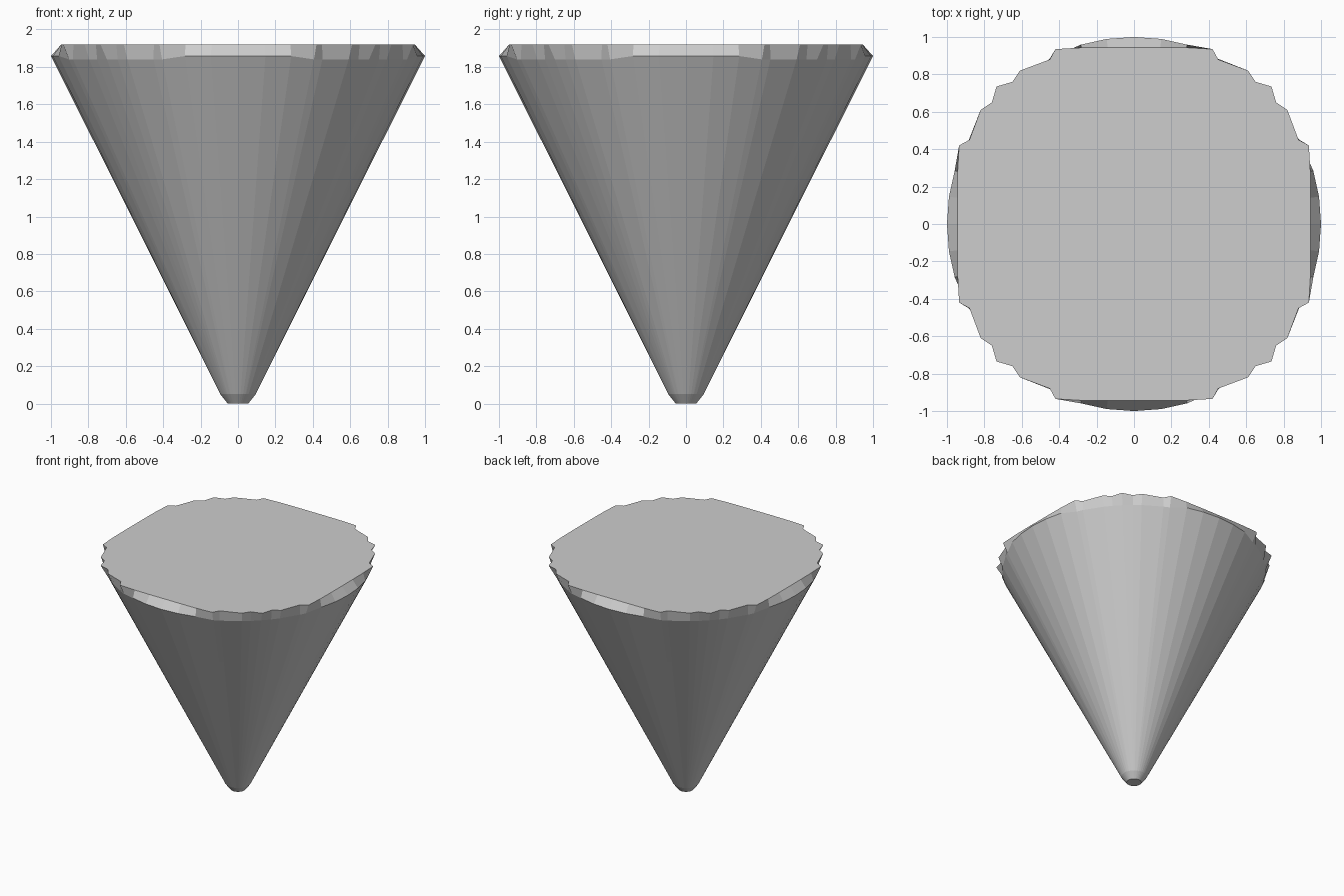
import bpy, bmesh, math

cube = bpy.data.objects.get("Cube")
if cube:
    bpy.data.objects.remove(cube, do_unlink=True)

# Plain grey material
grey = bpy.data.materials.new("mid_grey")
grey.use_nodes = True
color = (0.61, 0.61, 0.61, 1)
grey.diffuse_color = color
grey.node_tree.nodes["Principled BSDF"].inputs["Base Color"].default_value = color

RIM_HEIGHT = 1.92
FLAT_HALF_WIDTH = 0.42

# Stepped rim: one eighth, mirrored over the diagonal, then turned four times
eighth = [(0, 0.945), (0.14, 0.945), (0.28, 0.943), (FLAT_HALF_WIDTH, 0.935),
          (0.45, 0.88), (0.61, 0.82), (0.65, 0.76), (0.735, 0.735)]
quarter = eighth + [(y, x) for x, y in reversed(eighth[1:-1])]
rim = []
for turn in range(4):
    rim += quarter
    quarter = [(y, -x) for x, y in quarter]


def cone_radius(z):
    return 0.5 * (z + 0.14)


def cone_ring(bm, height, radius):
    """Round ring whose points line up with the rim points."""
    ring = []
    for x, y in rim:
        reach = radius / math.hypot(x, y)
        ring.append(bm.verts.new((x * reach, y * reach, height)))
    return ring


bm = bmesh.new()

# Blunt tip and straight sides
rings = [cone_ring(bm, 0, 0.055)]
for height in (0.05, 0.45, 0.9, 1.4):
    rings.append(cone_ring(bm, height, cone_radius(height)))

# Widest ring dips a little under the stepped corners
shoulder = cone_ring(bm, 1.858, 1)
for vert, (x, y) in zip(shoulder, rim):
    if min(abs(x), abs(y)) >= FLAT_HALF_WIDTH:
        vert.co *= cone_radius(1.84) / cone_radius(1.858)
        vert.co.z = 1.84
rings.append(shoulder)

# Stepped rim
rings.append([bm.verts.new((x, y, RIM_HEIGHT)) for x, y in rim])

# Skin the rings and close both ends
for lower, upper in zip(rings, rings[1:]):
    for i in range(len(rim)):
        j = (i + 1) % len(rim)
        bm.faces.new((lower[i], lower[j], upper[j], upper[i]))
bm.faces.new(rings[0])
bm.faces.new(rings[-1])
bmesh.ops.recalc_face_normals(bm, faces=bm.faces)

mesh = bpy.data.meshes.new("inverted_cone")
bm.to_mesh(mesh)
bm.free()
mesh.materials.append(grey)
cone = bpy.data.objects.new("inverted_cone", mesh)
bpy.context.collection.objects.link(cone)
